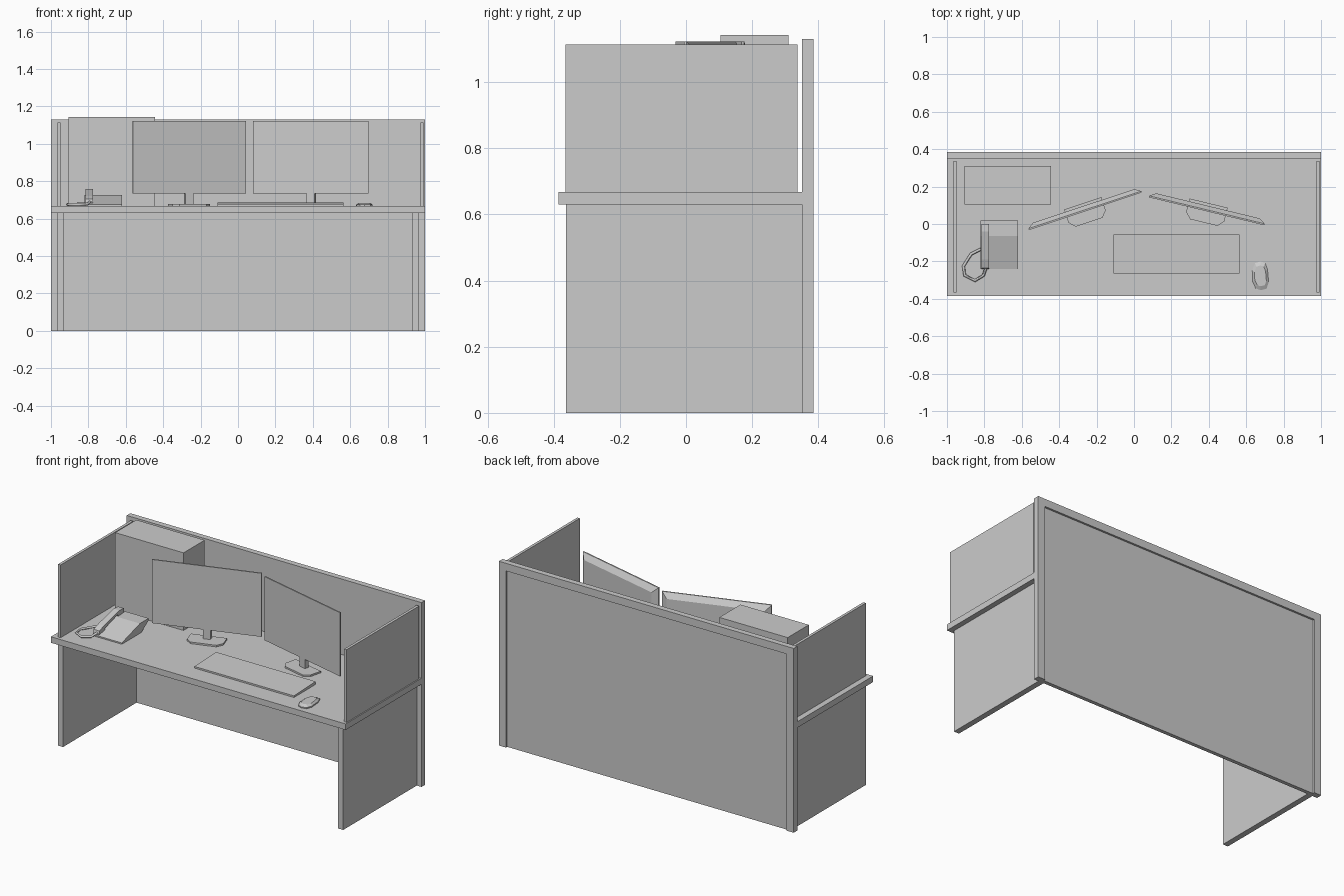
import bpy, bmesh, math
from mathutils import Matrix, Vector

cube = bpy.data.objects.get("Cube")
if cube:
    bpy.data.objects.remove(cube, do_unlink=True)

grey = bpy.data.materials.new("light_grey")
grey.use_nodes = True
grey.diffuse_color = (0.6, 0.6, 0.6, 1)
grey.node_tree.nodes["Principled BSDF"].inputs["Base Color"].default_value = (0.6, 0.6, 0.6, 1)

DESK_TOP = 0.667


def add_object(name, data):
    data.materials.append(grey)
    obj = bpy.data.objects.new(name, data)
    bpy.context.collection.objects.link(obj)
    return obj


def loft(name, rings, matrix=Matrix.Identity(4)):
    """Skin a stack of equal-sized point rings and cap both ends."""
    bm = bmesh.new()
    loops = [[bm.verts.new(matrix @ Vector(p)) for p in ring] for ring in rings]
    bm.faces.new(loops[0])
    bm.faces.new(loops[-1])
    n = len(loops[0])
    for low, high in zip(loops, loops[1:]):
        for i in range(n):
            j = (i + 1) % n
            bm.faces.new((low[i], low[j], high[j], high[i]))
    bmesh.ops.recalc_face_normals(bm, faces=bm.faces[:])
    mesh = bpy.data.meshes.new(name)
    bm.to_mesh(mesh)
    bm.free()
    return add_object(name, mesh)


def rect(w, z0, z1, y):
    return [(-w, y, z0), (w, y, z0), (w, y, z1), (-w, y, z1)]


def box(name, x, y, z, matrix=Matrix.Identity(4)):
    rings = [[(x[0], y[0], h), (x[1], y[0], h), (x[1], y[1], h), (x[0], y[1], h)] for h in z]
    return loft(name, rings, matrix)


def extrude_x(name, profile, x0, x1):
    return loft(name, [[(x, y, z) for y, z in profile] for x in (x0, x1)])


# Desk
box("desktop", (-1, 1), (-0.385, 0.35), (0.63, DESK_TOP))
for side, s in (("left", 1), ("right", -1)):
    box(side + "_leg_panel", sorted((s * 0.933, s * 0.968)), (-0.363, 0.35), (0, 0.63))
    box(side + "_back_post", sorted((s * 0.952, s)), (0.373, 0.385), (0, 1.13))
box("right_side_screen", (-0.965, -0.948), (-0.365, 0.337), (DESK_TOP, 1.113))
box("left_side_screen", (0.976, 0.993), (-0.365, 0.337), (DESK_TOP, 1.113))

# Back panel, recessed behind its posts and top rail
box("back_panel", (-1, 1), (0.35, 0.373), (0, 1.13))
box("back_top_rail", (-0.952, 0.952), (0.373, 0.385), (1.083, 1.13))

# Computer case
box("computer_case", (-0.907, -0.443), (0.105, 0.31), (DESK_TOP, 1.143))


# Monitors: thin front rim, chamfered back, neck and trapezoid foot
def monitor(name, x, y, angle):
    place = Matrix.Translation((x, y, 0)) @ Matrix.Rotation(math.radians(angle), 4, "Z")
    loft(name + "_screen", [rect(0.318, 0.733, 1.123, 0),
                            rect(0.318, 0.733, 1.123, 0.008),
                            rect(0.285, 0.765, 1.09, 0.03)], place)
    box(name + "_neck", (-0.022, 0.022), (0.0, 0.028), (0.675, 0.79), place)
    foot = [(-0.075, -0.062), (0.075, -0.062), (0.105, -0.03), (0.105, 0.045), (-0.105, 0.045), (-0.105, -0.03)]
    loft(name + "_foot", [[(px, py, z) for px, py in foot] for z in (DESK_TOP, 0.677)], place)


monitor("right_monitor", -0.26, 0.068, 18.4)
monitor("left_monitor", 0.388, 0.068, -13.6)

# Keyboard
extrude_x("keyboard", [(-0.265, DESK_TOP), (-0.265, 0.677), (-0.055, 0.685), (-0.055, DESK_TOP)], -0.11, 0.565)

# Mouse: rounded outline drawn in towards the top
outline = [(-0.03, 0.068), (0, 0.078), (0.025, 0.07), (0.038, 0.035), (0.044, -0.035),
           (0.032, -0.068), (0, -0.076), (-0.025, -0.066), (-0.042, -0.03), (-0.044, 0.03)]
loft("mouse", [[(0.676 + x * k, -0.278 + y * k, z) for x, y in outline]
               for k, z in ((1, DESK_TOP), (1, 0.674), (0.72, 0.684))])

# Telephone: wedge body, handset and looped cord
extrude_x("phone_body", [(-0.24, DESK_TOP), (-0.24, 0.675), (-0.065, 0.727),
                         (0.02, 0.727), (0.02, 0.715), (-0.05, DESK_TOP)], -0.82, -0.62)
extrude_x("phone_handset", [(-0.24, 0.682), (-0.235, 0.705), (-0.19, 0.722), (-0.04, 0.757), (0.0, 0.755),
                            (0.0, 0.73), (-0.05, 0.725), (-0.06, 0.738), (-0.18, 0.702), (-0.185, 0.69)],
          -0.815, -0.775)

cord = bpy.data.curves.new("phone_cord", "CURVE")
cord.dimensions = "3D"
cord.bevel_depth = 0.008
cord.bevel_resolution = 0
cord.resolution_u = 2
cord.use_fill_caps = True
path = [(-0.81, -0.13, 0.68), (-0.87, -0.16, 0.676), (-0.912, -0.225, 0.675), (-0.905, -0.275, 0.675),
        (-0.85, -0.303, 0.675), (-0.805, -0.275, 0.677), (-0.79, -0.232, 0.69)]
spline = cord.splines.new("POLY")
spline.points.add(len(path) - 1)
for point, co in zip(spline.points, path):
    point.co = (*co, 1)
add_object("phone_cord", cord)
